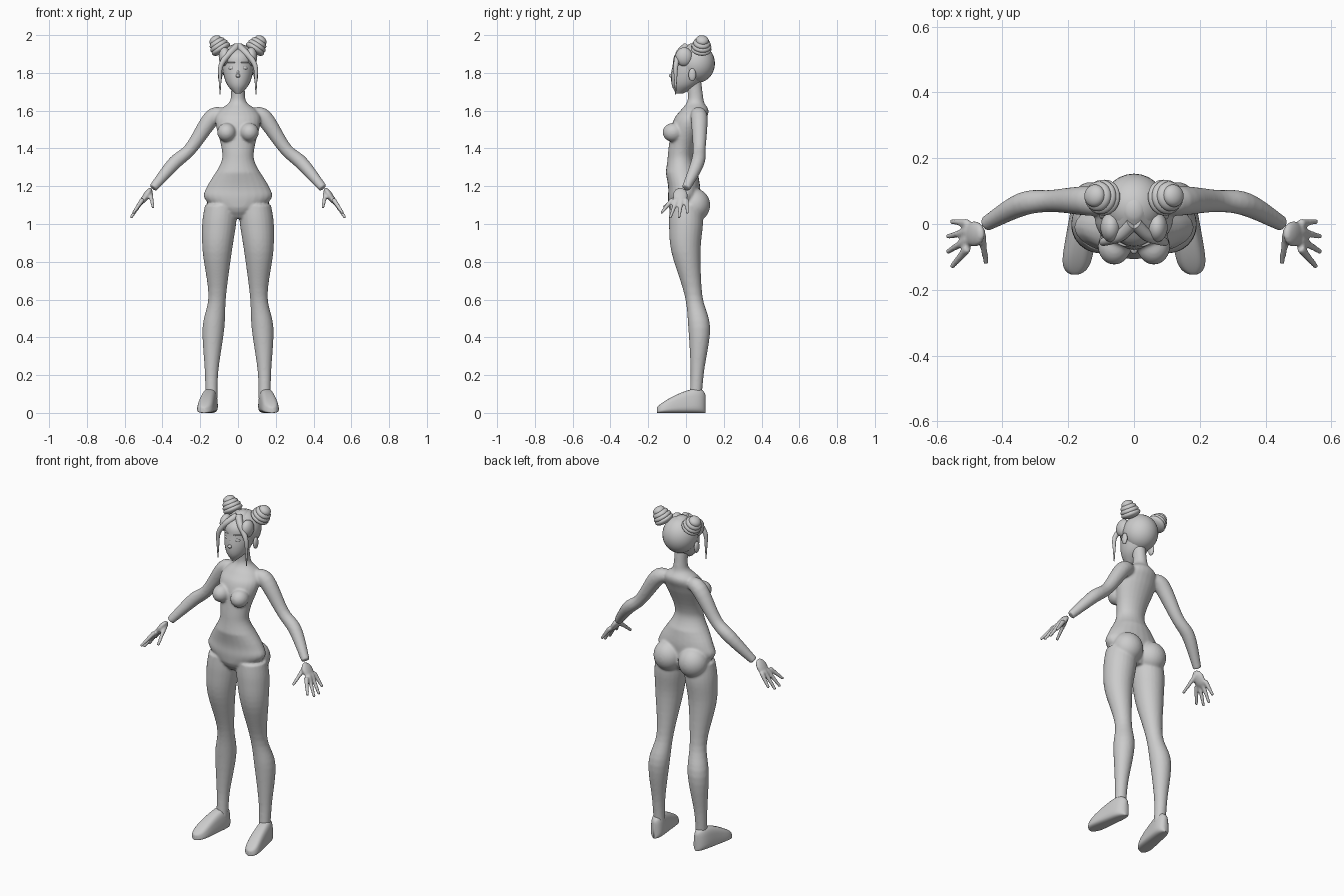
import bpy, bmesh, math
from mathutils import Vector, Matrix

if "Cube" in bpy.data.objects:
    bpy.data.objects.remove(bpy.data.objects["Cube"], do_unlink=True)

grey = (.6, .6, .6, 1)
clay = bpy.data.materials.new("clay_grey")
clay.use_nodes = True
clay.diffuse_color = grey
clay.node_tree.nodes["Principled BSDF"].inputs["Base Color"].default_value = grey
SIDES = {"left": 1, "right": -1}


def interpolate(rows, steps=5):
    """Smooth curve through the given rows."""
    rows = [Vector(row) for row in rows]
    padded = [rows[0], *rows, rows[-1]]
    curve = []
    for before, start, end, after in zip(padded, padded[1:], padded[2:], padded[3:]):
        leave, arrive = (end - before) / 2, (after - start) / 2
        for step in range(steps):
            t = step / steps
            ease = t * t * (3 - 2 * t)
            curve.append(start.lerp(end, ease) + leave * t * (1 - t) ** 2
                         - arrive * t * t * (1 - t))
    return curve + [rows[-1]]


def around(count):
    """Cosine and sine pairs evenly spaced around a circle."""
    angles = [math.tau * index / count for index in range(count)]
    return [(math.cos(angle), math.sin(angle)) for angle in angles]


def skin(bm, rings):
    """Bridge neighbouring rings and cap both ends."""
    loops = [[bm.verts.new(point) for point in ring] for ring in rings]
    for lower, upper in zip(loops, loops[1:]):
        for index in range(len(lower)):
            bm.faces.new((lower[index - 1], lower[index], upper[index], upper[index - 1]))
    bm.faces.new(loops[0])
    bm.faces.new(loops[-1])


def tube(bm, rows, side=1, level=False, depth=lambda width: width):
    """Loft through rows of x, y, z, width; depth gives the radius along y."""
    rows = interpolate(rows)
    centres = [Vector((row.x * side, row.y, row.z)) for row in rows]
    up, back = Vector((0, 0, 1)), Vector((0, 1, 0))
    rings = []
    for index, (centre, row) in enumerate(zip(centres, rows)):
        following = centres[min(index + 1, len(centres) - 1)]
        heading = up if level else (following - centres[max(index - 1, 0)]).normalized()
        along = (back - heading * heading.y).normalized()
        across = along.cross(heading)
        rings.append([centre + across * row.w * cosine + along * depth(row.w) * sine
                      for cosine, sine in around(24)])
    skin(bm, rings)


def ball(bm, centre, size, turn=Matrix()):
    matrix = Matrix.Translation(centre) @ turn @ Matrix.Diagonal((*size, 1))
    bmesh.ops.create_uvsphere(bm, u_segments=28, v_segments=18, radius=1, matrix=matrix)


def finish(name, bm):
    """Turn a bmesh into a smooth shaded object."""
    bmesh.ops.recalc_face_normals(bm, faces=bm.faces[:])
    mesh = bpy.data.meshes.new(name)
    bm.to_mesh(mesh)
    bm.free()
    part = bpy.data.objects.new(name, mesh)
    bpy.context.collection.objects.link(part)
    mesh.materials.append(clay)
    bpy.ops.object.select_all(action='DESELECT')
    part.select_set(True)
    bpy.context.view_layer.objects.active = part
    bpy.ops.object.shade_smooth_by_angle(angle=math.radians(60))
    return part


# Torso and neck: height, lean and half width
body = bmesh.new()
torso = [(1.03, 0, .06), (1.13, -.01, .175), (1.2, -.01, .163), (1.32, -.03, .092),
         (1.4, -.025, .087), (1.54, .015, .12), (1.6, .045, .1), (1.64, .05, .05),
         (1.68, .05, .037), (1.76, .04, .037)]
tube(body, [(0, lean, height, width) for height, lean, width in torso], level=True,
     depth=lambda width: min(.02 + width * .55, .085))

# Limbs, hands, seat and bust, all fused with the torso
leg = [(.09, 0, 1.1, .085), (.1, 0, 1, .09), (.11, 0, .85, .077), (.11, .04, .62, .047),
       (.13, .07, .45, .058), (.14, .06, .22, .036), (.14, .05, .07, .032)]
arm = [(.08, .06, 1.58, .035), (.14, .07, 1.56, .045), (.25, .07, 1.4, .034),
       (.34, .06, 1.32, .036), (.45, 0, 1.19, .023)]


def finger(bm, base, tip, side):
    base, tip = Vector(base), Vector(tip)
    tube(bm, [(*base.lerp(tip, t), .014 - .005 * t) for t in (0, .5, 1)], side)
    ball(bm, (tip.x * side, tip.y, tip.z), [.01] * 3)


for side in SIDES.values():
    tube(body, leg, side, level=True)
    tube(body, arm, side)
    ball(body, (.485 * side, -.03, 1.15), (.05, .04, .018), Matrix.Rotation(side, 4, 'Y'))
    for spread in (-1.5, -.5, .5, 1.5):
        finger(body, (.505, -.035 - spread * .025, 1.13),
               (.565 - spread ** 2 * .006, -.06 - spread * .045, 1.035 + spread ** 2 * .012), side)
    finger(body, (.465, -.02, 1.17), (.45, -.115, 1.09), side)
    ball(body, (.082 * side, .045, 1.1), (.085, .083, .088))
    ball(body, (.06 * side, -.068, 1.485), (.05, .056, .05))
figure = finish("body", body)
fuse = figure.modifiers.new("fuse", 'REMESH')
fuse.mode = 'VOXEL'
fuse.voxel_size = .006
fuse.use_smooth_shade = True
relax = figure.modifiers.new("relax", 'SMOOTH')
relax.factor = .5
relax.iterations = 9

# Head with ears
head = bmesh.new()
skull = [(1.69, -.035, .014), (1.73, -.01, .053), (1.78, .01, .074), (1.84, .03, .084),
         (1.9, .04, .08), (1.955, .045, .02)]
tube(head, [(0, lean, height, width) for height, lean, width in skull], level=True,
     depth=lambda width: width * 1.2)
for side in SIDES.values():
    ball(head, (.095 * side, .033, 1.79), (.012, .02, .034))
finish("head", head)

# Nose, lips, eyes and brows
face = bmesh.new()
ball(face, (0, -.065, 1.81), (.008, .012, .04), Matrix.Rotation(-.2, 4, 'X'))
ball(face, (0, -.075, 1.785), (.012, .016, .01))
for height in (1.747, 1.737):
    ball(face, (0, -.065, height), (.02, .01, .006))
for side in SIDES.values():
    turn = Matrix.Rotation(.4 * side, 4, 'Z')
    ball(face, (.035 * side, -.056, 1.825), (.017, .01, .009), turn)
    ball(face, (.036 * side, -.056, 1.855), (.024, .01, .004), turn)
finish("face_features", face)

# Hair cap with a parted fringe that hangs as loose strands
hair = bmesh.new()
ball(hair, (0, .055, 1.85), (.097, .098, .104))
strand = []
for step in range(9):
    t = step / 8
    sweep = math.sin(min(1, t * 2) * math.pi / 2)
    strand.append((.005 + .09 * sweep, -.055 * sweep ** .5, 1.94 - .255 * t,
                   .002 + .018 * (1 - t)))
for side in SIDES.values():
    tube(hair, strand, side)
    ball(hair, (.07 * side, -.01, 1.885), (.032, .045, .05))
finish("hair", hair)

for name, side in SIDES.items():
    # Coiled bun, stacked along a tilted axis
    bun = bmesh.new()
    axis = Vector((.5 * side, .1, .75)).normalized()
    tilt = axis.to_track_quat('Z', 'Y').to_matrix().to_4x4()
    for coil in range(4):
        width = .055 * math.cos(coil * .3)
        ball(bun, Vector((.09 * side, .08, 1.927)) + axis * coil * .018,
             (width, width, .024), tilt)
    finish(name + "_bun", bun)

    # Shoe: boxy sections that round off at heel and toe
    shoe = bmesh.new()
    rings = []
    for step in range(1, 24):
        t = (1 - math.cos(math.pi * step / 24)) / 2
        rounding = math.sqrt(1 - abs(2 * t - 1) ** 5)
        width = (.042 + .006 * t) * rounding
        height = (.04 + .095 * math.cos(t * math.pi / 2)) * (.6 + .4 * rounding)
        ring = []
        for cosine, sine in around(32):
            rise = (1 + math.copysign(abs(sine) ** .6, sine)) / 2
            reach = math.copysign(abs(cosine) ** .6, cosine) * width * (1.1 - .3 * rise)
            ring.append(((.14 + .04 * t + reach) * side, .105 - .26 * t, height * rise))
        rings.append(ring)
    skin(shoe, rings)
    finish(name + "_shoe", shoe)
